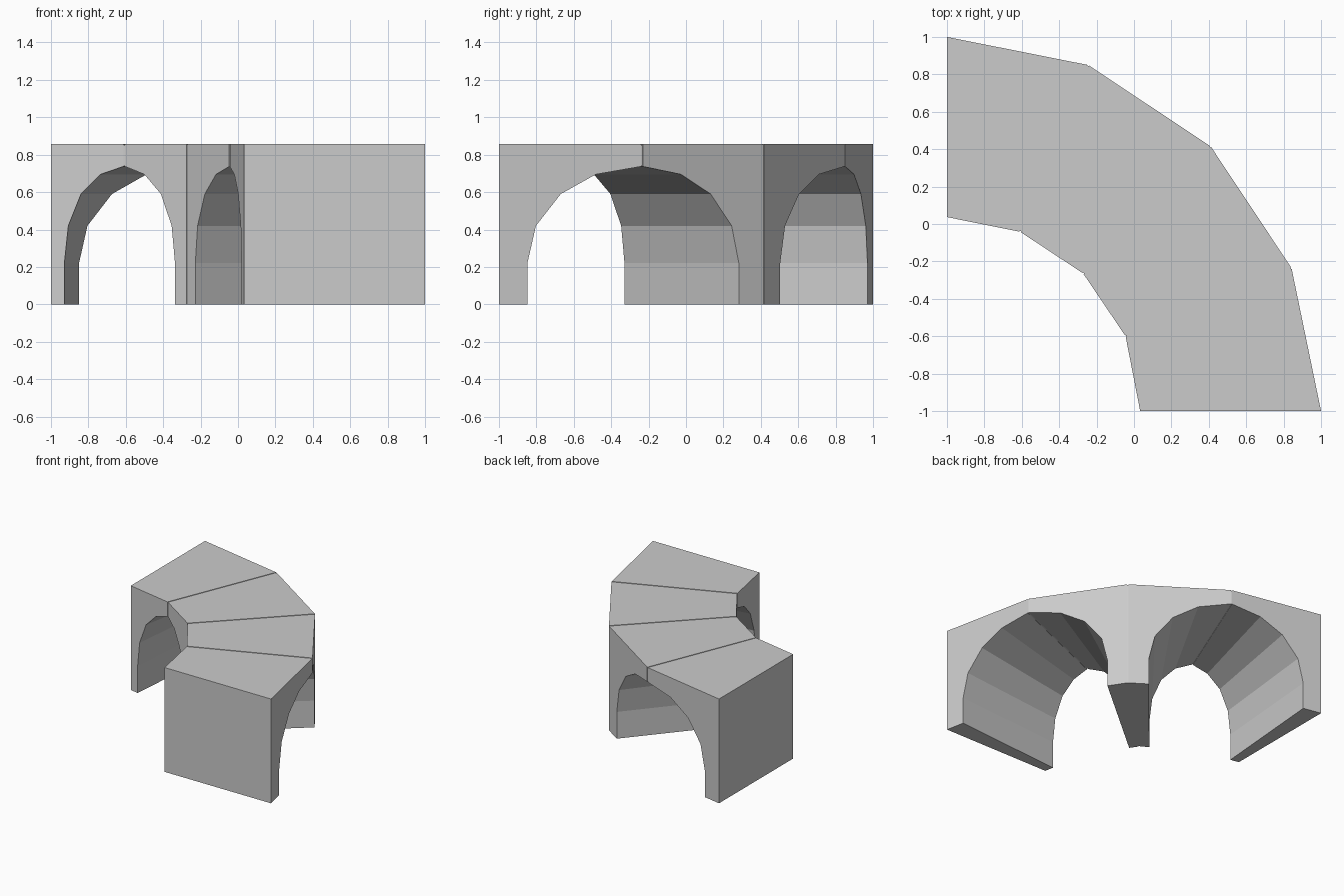
import bpy
import bmesh
from mathutils import Vector

cube = bpy.data.objects.get("Cube")
if cube:
    bpy.data.objects.remove(cube, do_unlink=True)

stone = bpy.data.materials.new("light_grey_stone")
stone.use_nodes = True
GREY = (0.6, 0.6, 0.6, 1)
stone.diffuse_color = GREY
stone.node_tree.nodes["Principled BSDF"].inputs["Base Color"].default_value = GREY

HEIGHT = 0.857
CROWN = 0.737
GAP = 0.005
OUTER = [Vector(p) for p in ((-1, 1), (-0.245, 0.85), (0.41, 0.415), (0.842, -0.235), (1, -1))]
INNER = [Vector(p) for p in ((-1, 0.037), (-0.608, -0.042), (-0.272, -0.264), (-0.045, -0.6), (0.033, -1))]

# Half arch: distance from crown to pier on the inner and outer faces, and height
HALF_ARCH = [(0.815, 0.8, 0), (0.815, 0.8, 0.22), (0.76, 0.74, 0.42),
             (0.585, 0.565, 0.59), (0.315, 0.318, 0.695), (0, 0, CROWN)]


def prism(name, near, far):
    """Solid between two matching outlines."""
    bm = bmesh.new()
    a = [bm.verts.new(p) for p in near]
    b = [bm.verts.new(p) for p in far]
    bm.faces.new(a)
    bm.faces.new(b[::-1])
    for i in range(len(a)):
        j = (i + 1) % len(a)
        bm.faces.new((a[j], a[i], b[i], b[j]))
    bmesh.ops.recalc_face_normals(bm, faces=bm.faces)
    mesh = bpy.data.meshes.new(name)
    bm.to_mesh(mesh)
    bm.free()
    mesh.materials.append(stone)
    obj = bpy.data.objects.new(name, mesh)
    bpy.context.collection.objects.link(obj)


def outline(crown, pier, side):
    """Spandrel outline of one half arch on one face of the bridge."""
    pts = [(0, HEIGHT), (1, HEIGHT), (1, 0)] + [(h[side], h[2]) for h in HALF_ARCH]
    return [crown.lerp(pier, t).to_3d() + Vector((0, 0, z)) for t, z in pts]


# Four wedge sections, each rising from a pier to a crown joint
for i in range(4):
    faces = []
    for side, line in enumerate((INNER, OUTER)):
        start, end = line[i], line[i + 1]
        step = (end - start).normalized() * GAP
        start = start + step if i > 0 else start
        end = end - step if i < 3 else end
        crown, pier = (end, start) if i % 2 == 0 else (start, end)
        faces.append(outline(crown, pier, side))
    prism(f"arch_section_{i + 1}", *faces)

# Narrow recessed joints between the sections
for i in (1, 2, 3):
    base = 0 if i == 2 else CROWN + 0.002
    faces = []
    for line, inward in ((INNER, 1), (OUTER, -1)):
        along = (line[i + 1] - line[i - 1]).normalized() * GAP
        radial = (OUTER[i] - INNER[i]).normalized() * inward * 0.004
        p = line[i] + radial
        faces.append([(p + along * s).to_3d() + Vector((0, 0, z))
                      for s, z in ((-1, base), (1, base), (1, HEIGHT - 0.004), (-1, HEIGHT - 0.004))])
    prism(f"joint_{i}", *faces)
